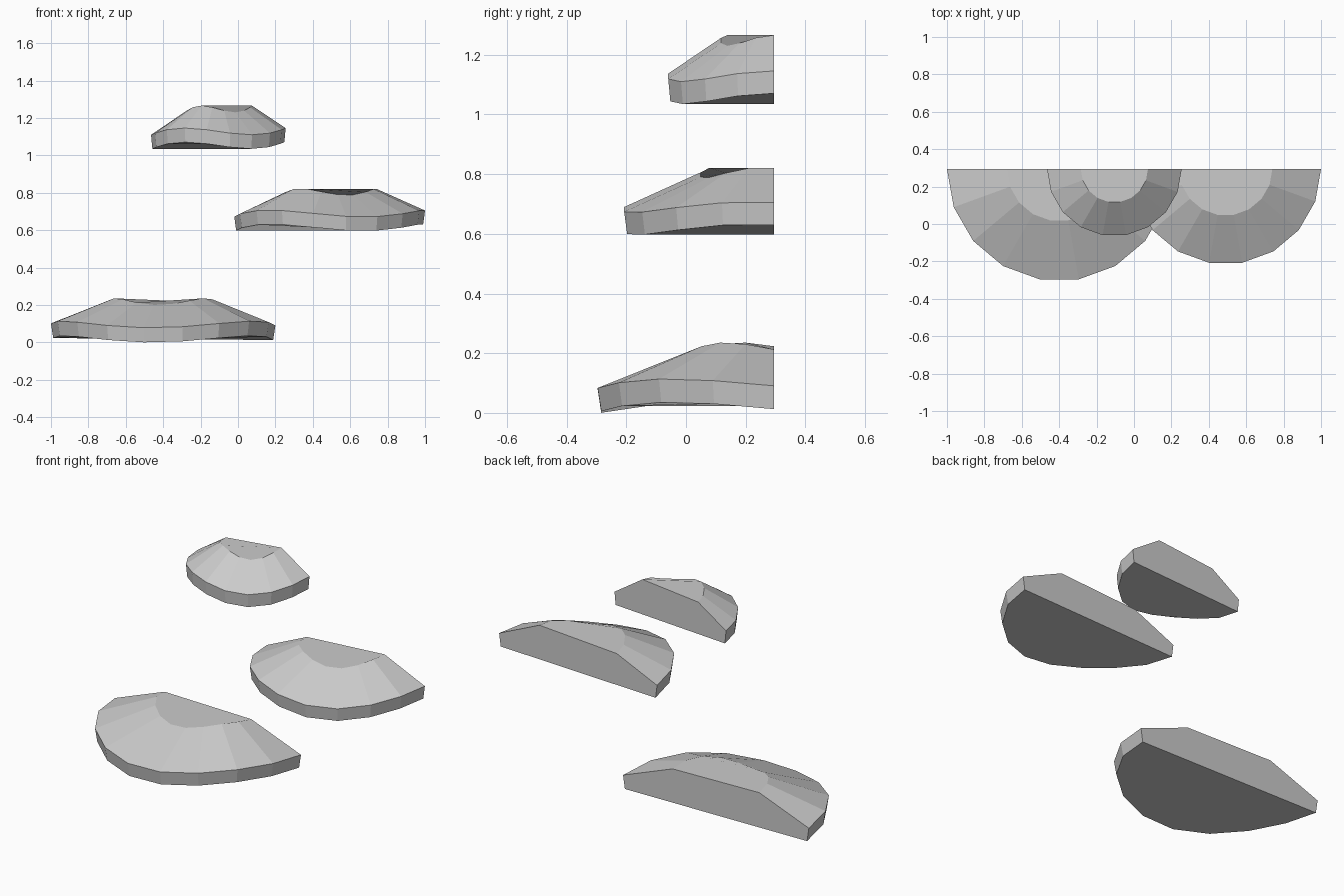
import bpy, bmesh, math

cube = bpy.data.objects.get("Cube")
if cube:
    bpy.data.objects.remove(cube, do_unlink=True)

SEGMENTS = 9
WAVE = 0.018
BACK_Y = 0.295

grey = bpy.data.materials.new("plain grey")
grey.use_nodes = True
colour = (0.6, 0.6, 0.6, 1)
grey.diffuse_color = colour
grey.node_tree.nodes["Principled BSDF"].inputs["Base Color"].default_value = colour


def shelf_cap(name, x, radius, inner, base, rim, top, phase):
    """Half-round bracket cap with a wavy rim and a flat back."""
    bm = bmesh.new()
    rings = []
    for r, z in ((radius * 0.98, base), (radius, rim), (inner, top)):
        ring = []
        for i in range(SEGMENTS + 1):
            a = math.pi * (i / SEGMENTS - 0.5)
            wave = -WAVE * math.cos(3 * a + phase)
            ring.append(bm.verts.new((x + r * math.sin(a), BACK_Y - r * math.cos(a), z + wave)))
        rings.append(ring)
    # Rim band and sloping upper surface
    for low, high in zip(rings, rings[1:]):
        for i in range(SEGMENTS):
            bm.faces.new((low[i], low[i + 1], high[i + 1], high[i]))
    # Underside, crown and back
    bm.faces.new(rings[0][::-1])
    bm.faces.new(rings[2])
    bm.faces.new([r[0] for r in rings] + [r[-1] for r in reversed(rings)])
    bmesh.ops.recalc_face_normals(bm, faces=bm.faces)
    mesh = bpy.data.meshes.new(name)
    bm.to_mesh(mesh)
    bm.free()
    mesh.materials.append(grey)
    obj = bpy.data.objects.new(name, mesh)
    bpy.context.collection.objects.link(obj)


shelf_cap("lower_shelf_cap", -0.4, 0.6, 0.28, 0.018, 0.096, 0.218, 0.3)
shelf_cap("middle_shelf_cap", 0.49, 0.51, 0.25, 0.614, 0.689, 0.805, -1.1)
shelf_cap("upper_shelf_cap", -0.105, 0.36, 0.18, 1.053, 1.128, 1.248, -1.57)
